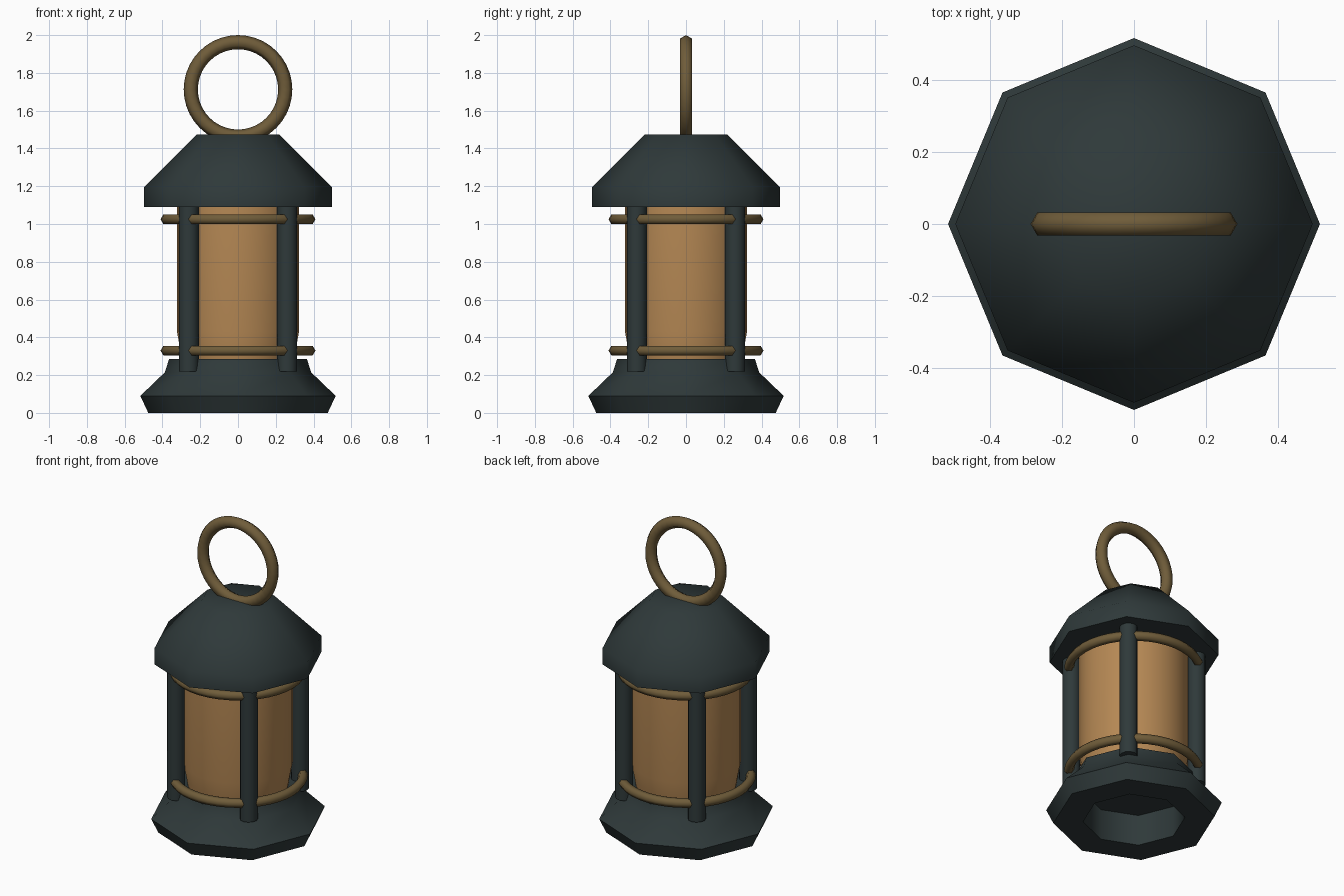
import bpy, bmesh, math
from mathutils import Matrix

if "Cube" in bpy.data.objects:
    bpy.data.objects.remove(bpy.data.objects["Cube"])


def mat(name, rgb):
    m = bpy.data.materials.new(name)
    m.diffuse_color = (*rgb, 1)
    m.use_nodes = True
    m.node_tree.nodes["Principled BSDF"].inputs["Base Color"].default_value = m.diffuse_color
    return m


IRON = mat("dark_iron", (0.028, 0.041, 0.042))
BRASS = mat("aged_brass", (0.160, 0.108, 0.042))
GLASS = mat("amber_glass", (0.47, 0.25, 0.09))


def finish(bm, name, material, angle=40):
    bmesh.ops.recalc_face_normals(bm, faces=bm.faces)
    me = bpy.data.meshes.new(name)
    bm.to_mesh(me)
    bm.free()
    ob = bpy.data.objects.new(name, me)
    bpy.context.collection.objects.link(ob)
    me.materials.append(material)
    bpy.ops.object.select_all(action='DESELECT')
    ob.select_set(True)
    bpy.context.view_layer.objects.active = ob
    bpy.ops.object.shade_smooth_by_angle(angle=math.radians(angle))
    return ob


def lathe(name, profile, sides, material, angle=40):
    """Spin (radius, z) points around z; both ends are capped."""
    bm = bmesh.new()
    rings = []
    for r, z in profile:
        rings.append([bm.verts.new((r * math.cos(2 * math.pi * i / sides),
                                    r * math.sin(2 * math.pi * i / sides), z))
                      for i in range(sides)])
    for a, b in zip(rings, rings[1:]):
        for i in range(sides):
            j = (i + 1) % sides
            bm.faces.new((a[i], a[j], b[j], b[i]))
    bm.faces.new(rings[0])
    bm.faces.new(rings[-1])
    return finish(bm, name, material, angle)


def torus(name, major, minor, matrix, material, seg=40, sides=6):
    bm = bmesh.new()
    v = [[bm.verts.new(matrix @ Matrix.Rotation(2 * math.pi * i / seg, 4, 'Z')
                       @ Matrix.Translation((major + minor * math.cos(2 * math.pi * k / sides), 0,
                                             minor * math.sin(2 * math.pi * k / sides)))
                       .to_translation())
          for k in range(sides)] for i in range(seg)]
    for i in range(seg):
        for k in range(sides):
            n, m = (i + 1) % seg, (k + 1) % sides
            bm.faces.new((v[i][k], v[n][k], v[n][m], v[i][m]))
    return finish(bm, name, material, 65)


# octagonal base with a recess underneath
lathe("base", [(0.30, 0.20), (0.30, 0.0), (0.475, 0.0), (0.517, 0.09),
               (0.387, 0.215), (0.365, 0.285)], 8, IRON, 65)
# octagonal roof
lathe("roof", [(0.497, 1.09), (0.497, 1.195), (0.218, 1.475)], 8, IRON, 50)
# amber glass chimney, narrowing near the base
lathe("glass", [(0.295, 0.27), (0.305, 0.33), (0.323, 0.43), (0.323, 1.10)], 32, GLASS)

# corner posts
for n in range(4):
    a = math.radians(45 + 90 * n)
    bm = bmesh.new()
    bmesh.ops.create_cone(bm, cap_ends=True, segments=12, radius1=0.053, radius2=0.053, depth=0.89,
                          matrix=Matrix.Translation((0.368 * math.cos(a), 0.368 * math.sin(a), 0.665)))
    finish(bm, f"post_{n + 1}", IRON)

# guard rails between the posts
for label, z in (("lower", 0.33), ("upper", 1.025)):
    torus(f"{label}_rail", 0.381, 0.029, Matrix.Translation((0, 0, z)), BRASS)

# carrying ring
torus("carrying_ring", 0.25, 0.0375,
      Matrix.Translation((0, 0, 1.7125)) @ Matrix.Rotation(math.pi / 2, 4, 'X'), BRASS)
